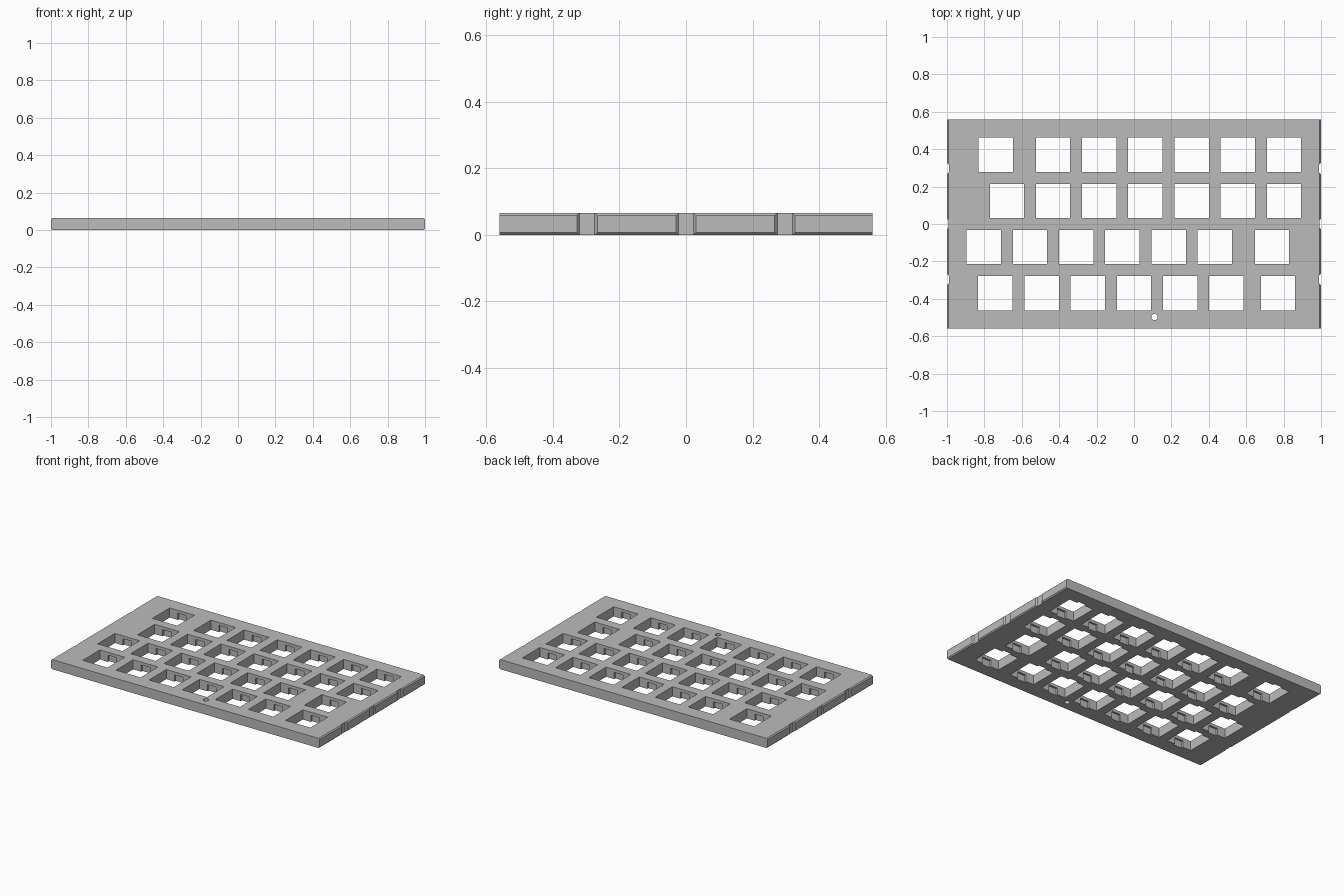
import bpy, bmesh
from mathutils import Matrix, Vector

if "Cube" in bpy.data.objects:
    bpy.data.objects.remove(bpy.data.objects["Cube"], do_unlink=True)

HALF_X, HALF_Y, HEIGHT = 1.0, 0.56, 0.065
PITCH, HOLE = 0.247, 0.184
BEVEL = 0.007
MID = HEIGHT / 2

grey = bpy.data.materials.new("plate grey")
grey.use_nodes = True
colour = (0.5, 0.5, 0.5, 1)
grey.diffuse_color = colour
grey.node_tree.nodes["Principled BSDF"].inputs["Base Color"].default_value = colour


def make_object(name, bm):
    bmesh.ops.recalc_face_normals(bm, faces=bm.faces)
    mesh = bpy.data.meshes.new(name)
    bm.to_mesh(mesh)
    bm.free()
    mesh.materials.append(grey)
    obj = bpy.data.objects.new(name, mesh)
    bpy.context.collection.objects.link(obj)
    return obj


def add_prism(bm, outline, direction):
    face = bm.faces.new([bm.verts.new(p) for p in outline])
    moved = bmesh.ops.extrude_face_region(bm, geom=[face])["geom"]
    verts = [v for v in moved if isinstance(v, bmesh.types.BMVert)]
    bmesh.ops.translate(bm, vec=Vector(direction), verts=verts)


def add_box(bm, centre, size):
    bmesh.ops.create_cube(bm, size=1, matrix=Matrix.Translation(centre) @ Matrix.Diagonal((*size, 1)))


def cut(target, cutter):
    cutter.hide_render = True
    mod = target.modifiers.new("cut", "BOOLEAN")
    mod.operation, mod.solver, mod.object = "DIFFERENCE", "EXACT", cutter
    bpy.context.view_layer.objects.active = target
    bpy.ops.object.modifier_apply(modifier=mod.name)
    bpy.data.objects.remove(cutter, do_unlink=True)


# Plate: profile with bevelled ends, extruded front to back
bm = bmesh.new()
side = [(HALF_X - BEVEL, 0), (HALF_X, BEVEL), (HALF_X, HEIGHT - BEVEL), (HALF_X - BEVEL, HEIGHT)]
profile = side + [(-x, z) for x, z in reversed(side)]
add_prism(bm, [(x, -HALF_Y, z) for x, z in profile], (0, 2 * HALF_Y, 0))
plate = make_object("switch_plate", bm)

# Staggered rows of key openings: y, first run start, run length, odd key
rows = [
    (0.37, -0.433, 6, -0.74),
    (0.123, -0.433, 6, -0.679),
    (-0.123, -0.803, 6, 0.738),
    (-0.37, -0.741, 6, 0.77),
]
centres = [(x, y) for y, start, count, odd in rows
           for x in [start + i * PITCH for i in range(count)] + [odd]]

holes = bmesh.new()
clips = bmesh.new()
for x, y in centres:
    add_box(holes, (x, y, MID), (HOLE, HOLE, 0.2))
    # Clip recesses in the front and back walls, below the top lip
    add_box(clips, (x, y, -0.03), (0.065, HOLE + 0.026, 0.15))

# Small round screw hole near the front edge
bmesh.ops.create_cone(holes, cap_ends=True, segments=24, radius1=0.017, radius2=0.017,
                      depth=0.2, matrix=Matrix.Translation((0.11, -0.497, MID)))

# Shallow tapered notches in both ends
for sign in (-1, 1):
    for y, depth in ((-0.297, 0.01), (0, 0.007), (0.297, 0.01)):
        outer, inner = sign * (HALF_X + 0.005), sign * (HALF_X - depth)
        add_prism(holes, [(outer, y - 0.035, -0.05), (outer, y + 0.035, -0.05),
                          (inner, y + 0.022, -0.05), (inner, y - 0.022, -0.05)], (0, 0, 0.2))

cut(plate, make_object("hole_cutter", holes))
cut(plate, make_object("clip_cutter", clips))
